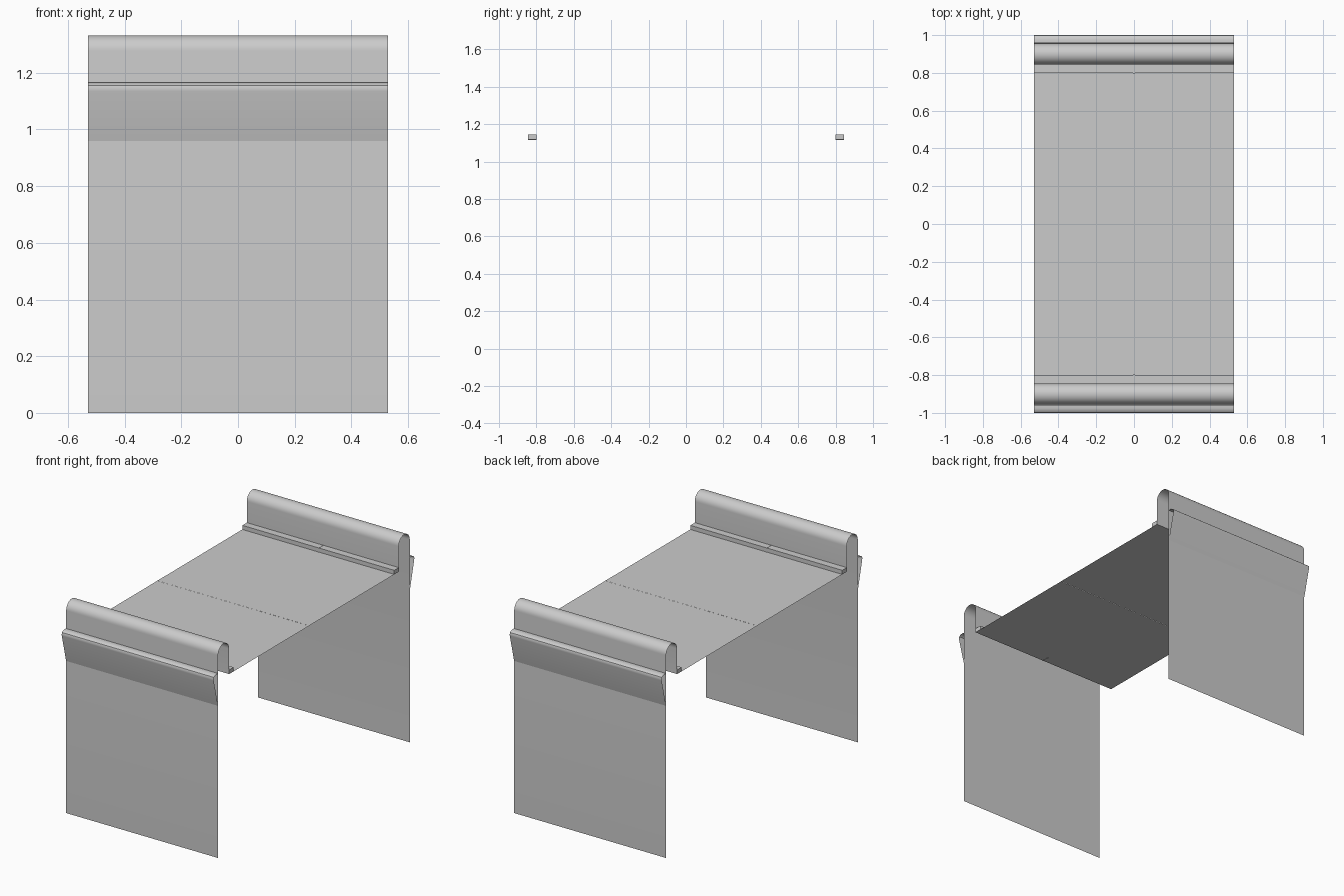
import bpy, bmesh
from math import sin, cos, pi

if "Cube" in bpy.data.objects:
    bpy.data.objects.remove(bpy.data.objects["Cube"])

HALF = 0.53  # half width along x


def sheet(name, profile, side, smooth=True):
    """Sweep an open (y, z) profile along x; side mirrors it front/back."""
    bm = bmesh.new()
    rows = [[bm.verts.new((x, y * side, z)) for x in (-HALF, HALF)] for y, z in profile]
    for a, b in zip(rows, rows[1:]):
        vs = (a[0], a[1], b[1], b[0])
        bm.faces.new(vs if side < 0 else vs[::-1])
    me = bpy.data.meshes.new(name)
    bm.to_mesh(me)
    bm.free()
    ob = bpy.data.objects.new(name, me)
    bpy.context.collection.objects.link(ob)
    if smooth:
        bpy.ops.object.select_all(action='DESELECT')
        ob.select_set(True)
        bpy.context.view_layer.objects.active = ob
        bpy.ops.object.shade_smooth_by_angle(angle=0.6)
    return ob


def box(name, center, size):
    bm = bmesh.new()
    bmesh.ops.create_cube(bm, size=1)
    bmesh.ops.scale(bm, vec=size, verts=bm.verts)
    bmesh.ops.translate(bm, vec=center, verts=bm.verts)
    me = bpy.data.meshes.new(name)
    bm.to_mesh(me)
    bm.free()
    ob = bpy.data.objects.new(name, me)
    bpy.context.collection.objects.link(ob)


# Side panel running up, over a rounded arch and down to the tray rail
R = 0.055
arch = [(0.9 + R * cos(pi * i / 20), 1.277 + R * sin(pi * i / 20)) for i in range(21)]
panel = [(0.955, 0)] + arch + [(0.845, 1.118)]
# Outward-leaning flap with a rounded lip returning to the panel
flap = [(0.956, 0.96), (0.999, 1.135), (1.0, 1.145), (0.997, 1.155),
        (0.988, 1.162), (0.975, 1.165), (0.957, 1.165)]

for label, s in (("front", -1), ("back", 1)):
    sheet(label + "_panel", panel, s)
    sheet(label + "_flap", flap, s)
    box(label + "_rail", (0, s * 0.8225, 1.131), (2 * HALF, 0.045, 0.026))
    # Small clip at the middle of the rail
    box(label + "_clip", (0, s * 0.8215, 1.1305), (0.01, 0.047, 0.029))

# Tray: two end sheets and a centre strip
TRAY_Z = 1.118
for name, s in (("front_tray", -1), ("back_tray", 1)):
    sheet(name, [(0.8, TRAY_Z), (0.048, TRAY_Z)], s, False)
sheet("tray_centre_strip", [(0.048, TRAY_Z + 0.0005), (-0.048, TRAY_Z + 0.0005)], 1, False)
